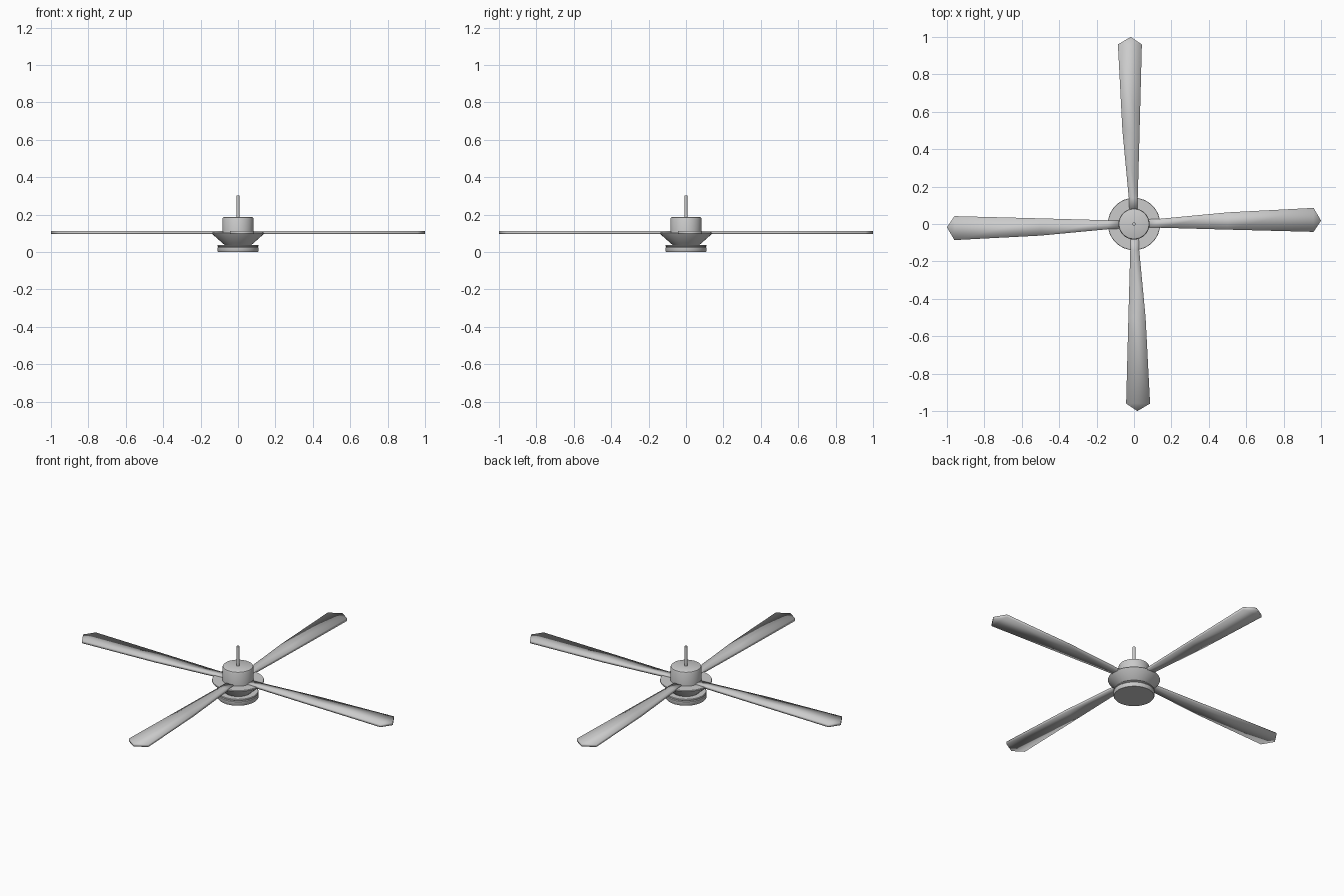
import bpy
import bmesh
import math
from mathutils import Matrix

cube = bpy.data.objects.get("Cube")
if cube:
    bpy.data.objects.remove(cube, do_unlink=True)

grey = bpy.data.materials.new("light grey")
grey.use_nodes = True
grey.diffuse_color = (0.6, 0.6, 0.6, 1)
grey.node_tree.nodes["Principled BSDF"].inputs["Base Color"].default_value = grey.diffuse_color


def finish(name, bm, sharp_angle=None):
    """Turn a bmesh into a smooth-shaded object."""
    bmesh.ops.recalc_face_normals(bm, faces=bm.faces)
    mesh = bpy.data.meshes.new(name)
    bm.to_mesh(mesh)
    bm.free()
    mesh.materials.append(grey)
    obj = bpy.data.objects.new(name, mesh)
    bpy.context.collection.objects.link(obj)
    bpy.ops.object.select_all(action='DESELECT')
    obj.select_set(True)
    bpy.context.view_layer.objects.active = obj
    if sharp_angle:
        bpy.ops.object.shade_smooth_by_angle(angle=math.radians(sharp_angle))
    else:
        bpy.ops.object.shade_smooth()
    return obj


def lathe(name, profile, sides=32):
    """Revolve (radius, height) points about z, with flat end caps."""
    bm = bmesh.new()
    rings = []
    for r, z in profile:
        rings.append([bm.verts.new((r * math.cos(a), r * math.sin(a), z))
                      for a in (math.tau * i / sides for i in range(sides))])
    for low, high in zip(rings, rings[1:]):
        for i in range(sides):
            j = (i + 1) % sides
            bm.faces.new((low[i], low[j], high[j], high[i]))
    bm.faces.new(rings[0])
    bm.faces.new(rings[-1])
    return finish(name, bm, 40)


# Hub, from the bottom up
lathe("bottom_cap", [(0.107, 0), (0.11, 0.004), (0.11, 0.024), (0.105, 0.027),
                     (0.11, 0.030), (0.11, 0.035), (0.107, 0.038)])
lathe("blade_hub", [(0.07, 0.036), (0.085, 0.049), (0.138, 0.096), (0.14, 0.10), (0.138, 0.104)])
lathe("motor_housing", [(0.083, 0.10), (0.083, 0.178), (0.08, 0.185), (0.074, 0.188)])
lathe("down_rod", [(0.008, 0.18), (0.008, 0.302)], 12)

# Four blades: thin asymmetric paddles with pointed tips
outline = [(0.08, -0.02), (0.14, -0.02), (0.5, -0.03), (0.96, -0.042),
           (1.0, 0.018), (0.96, 0.086), (0.5, 0.062), (0.14, 0.028), (0.08, 0.025)]
for n, side in enumerate(("left", "back", "right", "front")):
    bm = bmesh.new()
    layers = [[bm.verts.new((x, y, z)) for x, y in outline] for z in (0.096, 0.111)]
    last = len(outline) - 1
    for ring in layers:
        # Strips across the blade, and the tip triangle
        for i in range(3):
            bm.faces.new((ring[i], ring[i + 1], ring[last - i - 1], ring[last - i]))
        bm.faces.new(ring[3:6])
    for i in range(len(outline)):
        j = (i + 1) % len(outline)
        bm.faces.new((layers[0][i], layers[0][j], layers[1][j], layers[1][i]))
    bm.transform(Matrix.Rotation(n * math.pi / 2, 4, 'Z'))
    finish(side + "_blade", bm)
